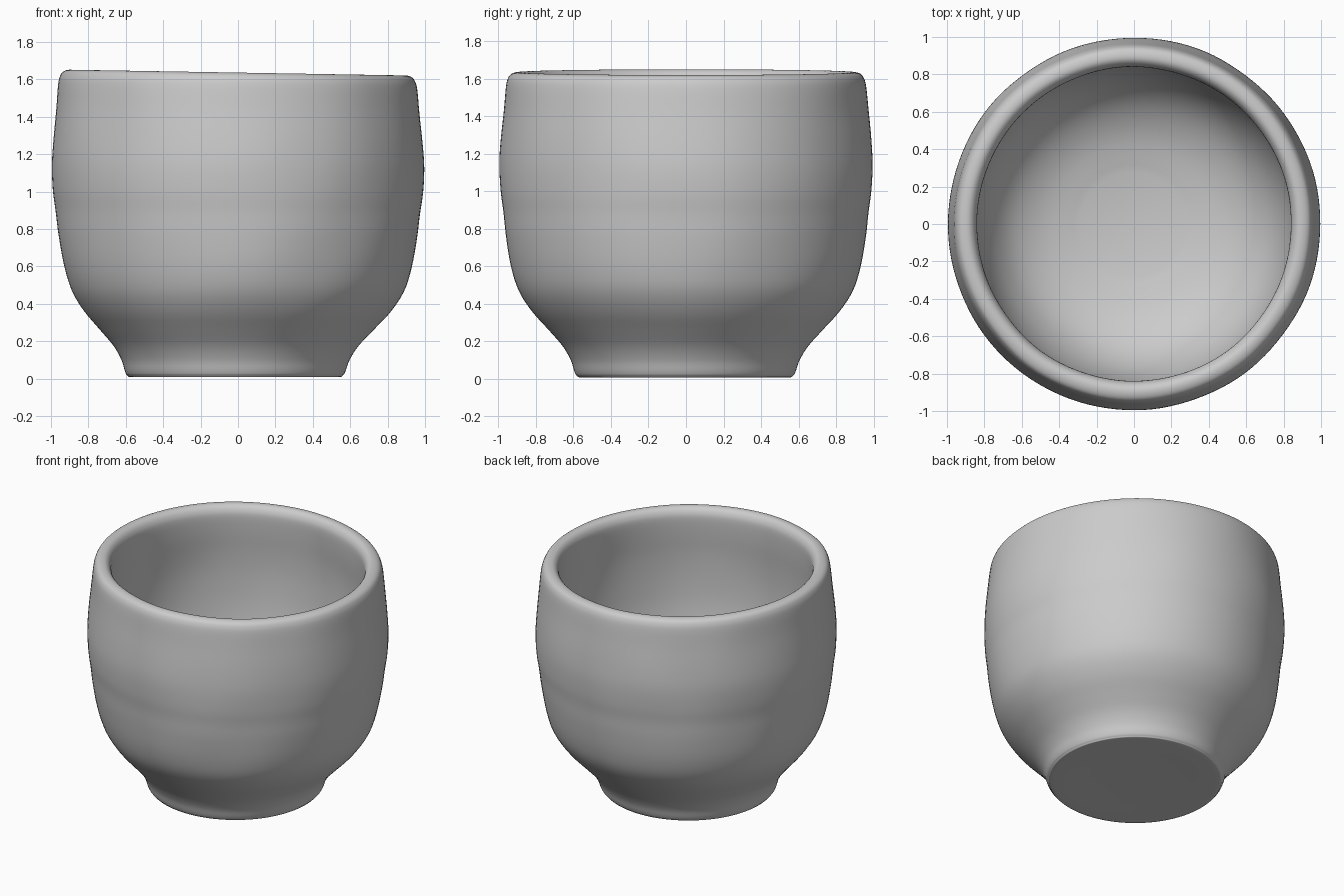
import bpy, bmesh, math
from mathutils import Vector, noise

if "Cube" in bpy.data.objects:
    bpy.data.objects.remove(bpy.data.objects["Cube"])

SEGMENTS, STEPS = 128, 4

# Wall section (radius, height): foot, belly, rounded rim, then the inside down to the floor
outer = [(0.30, 0.012), (0.54, 0.008), (0.575, 0.016), (0.59, 0.04), (0.61, 0.10),
         (0.655, 0.175), (0.73, 0.26), (0.82, 0.36), (0.89, 0.47), (0.932, 0.60),
         (0.96, 0.76), (0.974, 0.89), (0.988, 1.0), (0.995, 1.14), (0.988, 1.28),
         (0.972, 1.44), (0.96, 1.56), (0.948, 1.605), (0.93, 1.627), (0.90, 1.636)]
inner = [(0.872, 1.63), (0.85, 1.605), (0.84, 1.56), (0.845, 1.45), (0.86, 1.28),
         (0.865, 1.10), (0.855, 0.90), (0.82, 0.70), (0.75, 0.53), (0.64, 0.40),
         (0.48, 0.31), (0.28, 0.26)]


def smooth_path(points):
    """Catmull-Rom curve through the section points."""
    pts = [Vector(p) for p in points]
    pts = [pts[0]] + pts + [pts[-1]]
    path = []
    for a, b, c, d in zip(pts, pts[1:], pts[2:], pts[3:]):
        for i in range(STEPS):
            t = i / STEPS
            path.append(0.5 * (2 * b + (c - a) * t + (2 * a - 5 * b + 4 * c - d) * t * t
                               + (3 * b - a - 3 * c + d) * t ** 3))
    return path + [pts[-1]]


def shape(r, z, angle):
    """Hand-thrown look: off-centre foot, sloping rim and faint unevenness."""
    p = Vector((r * math.cos(angle), r * math.sin(angle), z))
    wobble = 0.006 * noise.noise(p * 2.5) * min(1, z / 0.3)
    p.x *= 1 + wobble
    p.y *= 1 + wobble
    p.z -= 0.017 * p.x * z / 1.63
    foot = max(0, 1 - z / 0.5)
    p.x -= 0.016 * foot
    p.y -= 0.006 * foot
    return p


# Cup body, spun around the z axis
bm = bmesh.new()
rings = [[bm.verts.new(shape(q.x, q.y, 2 * math.pi * i / SEGMENTS)) for i in range(SEGMENTS)]
         for q in smooth_path(outer + inner)]
for low, high in zip(rings, rings[1:]):
    for i in range(SEGMENTS):
        j = (i + 1) % SEGMENTS
        bm.faces.new((low[i], low[j], high[j], high[i]))

# Underside and inner floor centres
for ring, z in ((rings[0], 0.014), (rings[-1], 0.245)):
    centre = bm.verts.new((-0.012, -0.004, z))
    for i in range(SEGMENTS):
        bm.faces.new((ring[i], ring[(i + 1) % SEGMENTS], centre))
bmesh.ops.recalc_face_normals(bm, faces=bm.faces)

mesh = bpy.data.meshes.new("cup_body")
bm.to_mesh(mesh)
bm.free()
cup = bpy.data.objects.new("cup_body", mesh)
bpy.context.collection.objects.link(cup)
bpy.context.view_layer.objects.active = cup
cup.select_set(True)
bpy.ops.object.shade_smooth()
